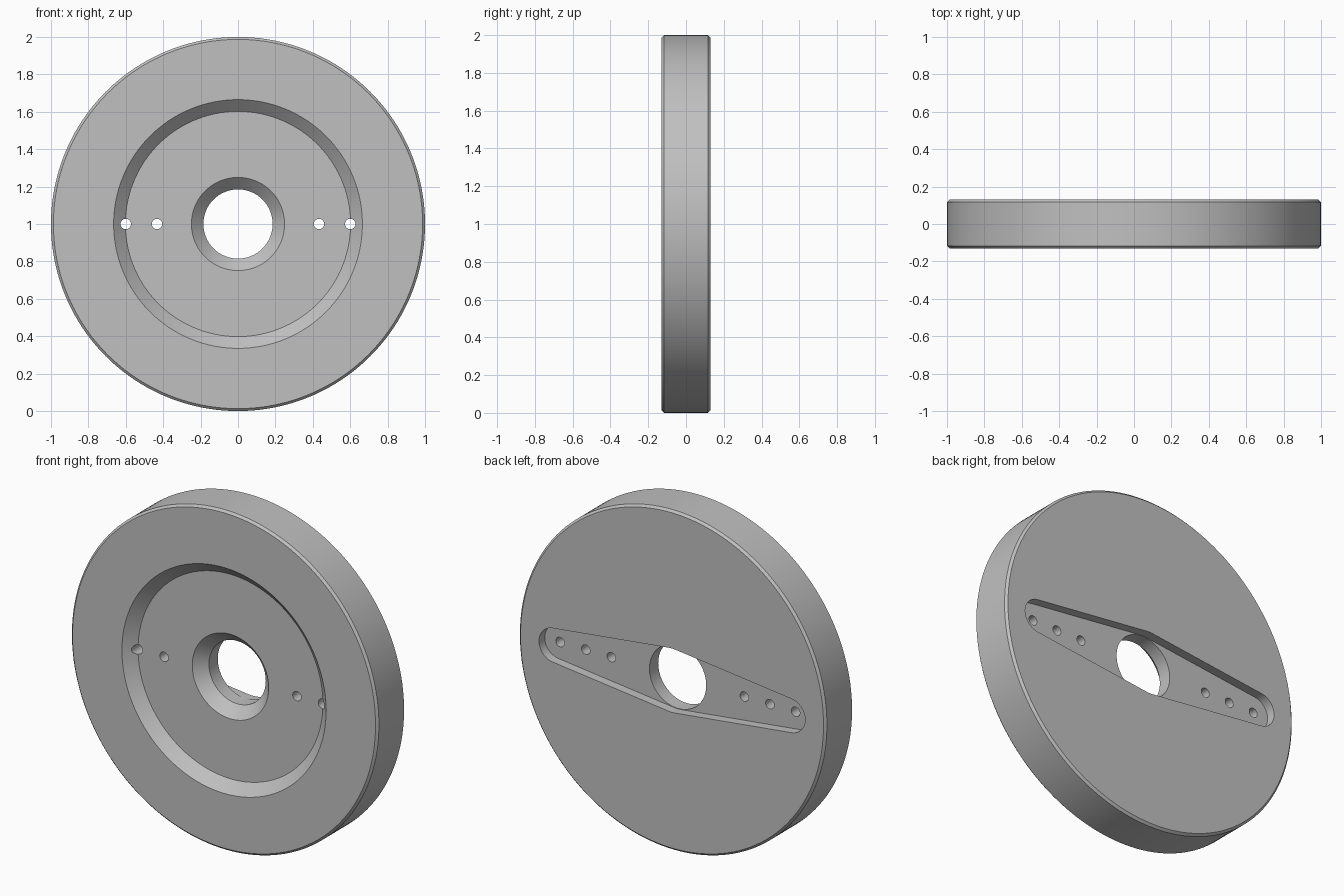
import bpy, bmesh
from math import sin, cos, pi, acos, radians

cube = bpy.data.objects.get("Cube")
if cube:
    bpy.data.objects.remove(cube, do_unlink=True)

HALF = 0.13          # half thickness of the disc
SLOT_FLOOR = 0.076   # y of the floor of the rear slot
BORE = 0.185         # radius of the central bore
CENTRE_Z = 1.0

grey = bpy.data.materials.new("plain grey")
grey.use_nodes = True
colour = (0.53, 0.53, 0.53, 1)
grey.diffuse_color = colour
grey.node_tree.nodes["Principled BSDF"].inputs["Base Color"].default_value = colour


def make_object(name, bm):
    bmesh.ops.recalc_face_normals(bm, faces=bm.faces[:])
    mesh = bpy.data.meshes.new(name)
    bm.to_mesh(mesh)
    bm.free()
    mesh.materials.append(grey)
    obj = bpy.data.objects.new(name, mesh)
    bpy.context.collection.objects.link(obj)
    return obj


def lathe(name, profile, steps):
    """Turn a closed (radius, y) profile about the y axis."""
    bm = bmesh.new()
    rings = []
    for i in range(steps):
        a = 2 * pi * i / steps
        rings.append([bm.verts.new((r * cos(a), y, CENTRE_Z + r * sin(a)))
                      for r, y in profile])
    n = len(profile)
    for i in range(steps):
        p, q = rings[i], rings[(i + 1) % steps]
        for j in range(n):
            k = (j + 1) % n
            bm.faces.new((p[j], p[k], q[k], q[j]))
    return make_object(name, bm)


def add_prism(bm, outline, y0, y1):
    """Add a solid with an (x, z) outline running from y0 to y1."""
    front = [bm.verts.new((x, y0, CENTRE_Z + z)) for x, z in outline]
    back = [bm.verts.new((x, y1, CENTRE_Z + z)) for x, z in outline]
    bm.faces.new(front)
    bm.faces.new(back)
    n = len(outline)
    for i in range(n):
        j = (i + 1) % n
        bm.faces.new((front[i], front[j], back[j], back[i]))


def arc(x, radius, start, end, steps):
    return [(x + radius * cos(start + (end - start) * i / steps),
             radius * sin(start + (end - start) * i / steps))
            for i in range(steps + 1)]


def cut(target, cutter):
    cutter.hide_render = True
    mod = target.modifiers.new(cutter.name, 'BOOLEAN')
    mod.operation = 'DIFFERENCE'
    mod.solver = 'EXACT'
    mod.object = cutter
    bpy.context.view_layer.objects.active = target
    bpy.ops.object.modifier_apply(modifier=mod.name)
    bpy.data.objects.remove(cutter, do_unlink=True)


# Disc: chamfered rim, bevelled front recess and countersunk bore
CH = 0.013
SINK = 0.064
floor = -HALF + 0.06
disc = lathe("disc", [
    (BORE, HALF), (1 - CH, HALF), (1, HALF - CH), (1, CH - HALF),
    (1 - CH, -HALF), (0.665, -HALF), (0.602, floor),
    (BORE + SINK, floor), (BORE, floor + SINK)], 160)

# Rear slot: two tapered arms meeting at a round hub
HUB, TIP, REACH = 0.188, 0.1, 0.767
t = acos((HUB - TIP) / REACH)
outline = (arc(REACH, TIP, -t, t, 24) + arc(0, HUB, t, pi - t, 6)
           + arc(-REACH, TIP, pi - t, pi + t, 24)
           + arc(0, HUB, pi + t, 2 * pi - t, 6))
bm = bmesh.new()
add_prism(bm, outline, SLOT_FLOOR, 0.2)
cut(disc, make_object("slot_cutter", bm))

# Screw holes: the inner pairs go through, the outer pair is blind
bm = bmesh.new()
for side in (-1, 1):
    for x, bottom in ((0.433, -0.2), (0.6, -0.2), (REACH, -0.06)):
        add_prism(bm, arc(side * x, 0.028, 0, 2 * pi * 23 / 24, 23), bottom, 0.2)
cut(disc, make_object("hole_cutter", bm))

bpy.ops.object.select_all(action='DESELECT')
disc.select_set(True)
bpy.context.view_layer.objects.active = disc
bpy.ops.object.shade_smooth_by_angle(angle=radians(25))
